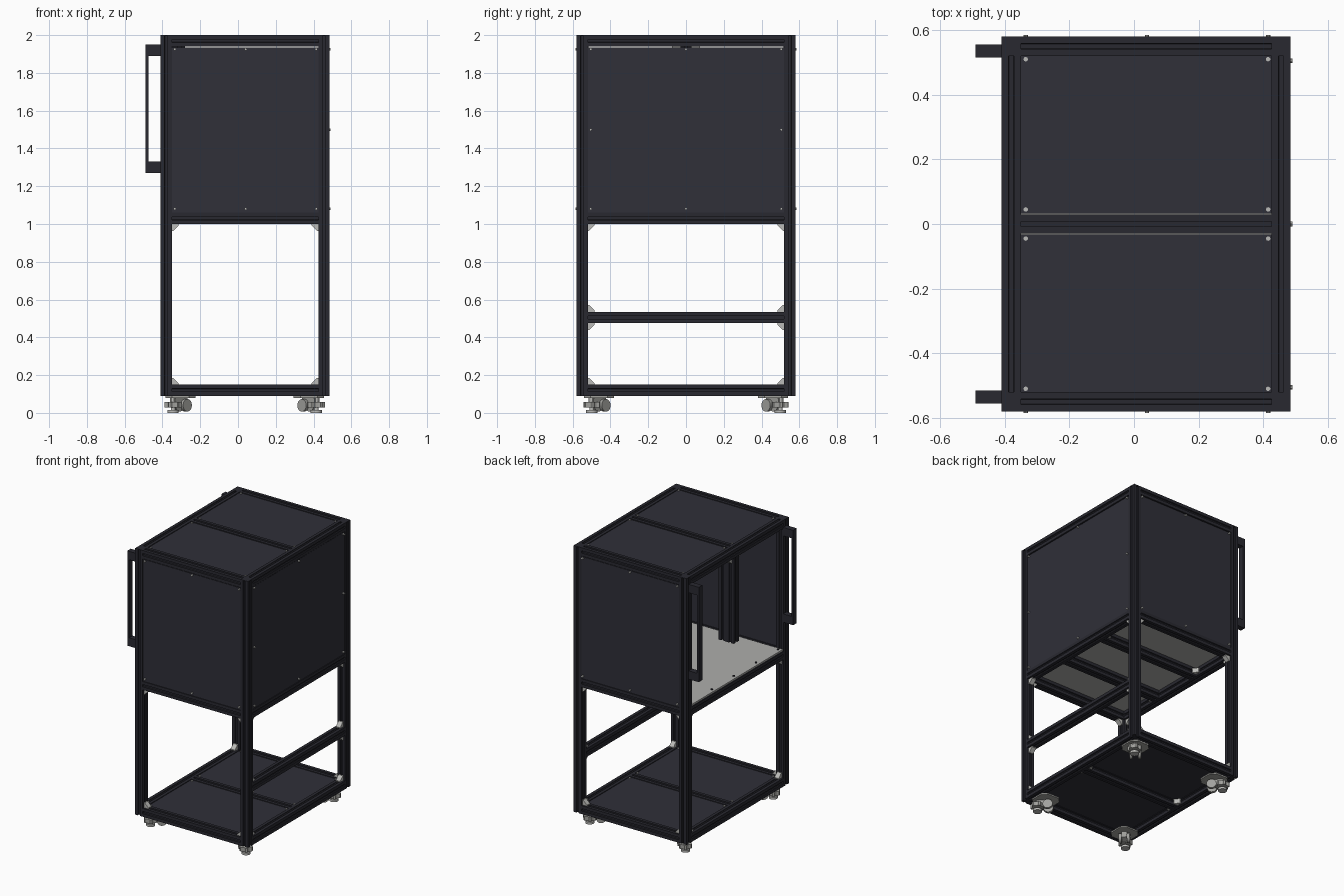
import bpy, bmesh, math
from mathutils import Vector, Matrix

if "Cube" in bpy.data.objects:
    bpy.data.objects.remove(bpy.data.objects["Cube"])


def material(name, rgb):
    m = bpy.data.materials.new(name)
    m.diffuse_color = (*rgb, 1)
    m.use_nodes = True
    m.node_tree.nodes["Principled BSDF"].inputs["Base Color"].default_value = m.diffuse_color
    return m


FRAME = material("frame black", (0.022, 0.022, 0.030))
PANEL = material("panel charcoal", (0.029, 0.029, 0.040))
FLOOR = material("floor light grey", (0.42, 0.42, 0.41))
METAL = material("metal grey", (0.50, 0.50, 0.48))
CASTER = material("caster grey", (0.36, 0.36, 0.34))

X0, X1, Y1 = -0.41, 0.485, 0.58    # outer frame limits (front is -Y1)
W, H = 0.06, 0.03                  # profile width and half width
XL, XR, YP = X0 + H, X1 - H, Y1 - H  # post centre lines


def finish(bm, name, mat):
    bmesh.ops.recalc_face_normals(bm, faces=bm.faces)
    me = bpy.data.meshes.new(name)
    bm.to_mesh(me)
    bm.free()
    ob = bpy.data.objects.new(name, me)
    me.materials.append(mat)
    bpy.context.collection.objects.link(ob)
    return ob


def box(name, mat, x, y, z):
    bm = bmesh.new()
    bmesh.ops.create_cube(bm, size=1)
    for v in bm.verts:
        v.co = Vector([(r[0] + r[1]) / 2 + c * (r[1] - r[0]) for c, r in zip(v.co, (x, y, z))])
    return finish(bm, name, mat)


def prism(name, mat, pts, start, u, v, along):
    """Extrude a 2D outline, laid out on axes u and v, by a vector."""
    bm = bmesh.new()
    face = bm.faces.new([bm.verts.new(start + u * a + v * b) for a, b in pts])
    ext = bmesh.ops.extrude_face_region(bm, geom=[face])
    bmesh.ops.translate(bm, vec=along, verts=[g for g in ext["geom"] if isinstance(g, bmesh.types.BMVert)])
    return finish(bm, name, mat)


def cylinder(name, mat, centre, axis, radius, depth, sides=16):
    rot = Vector((0, 0, 1)).rotation_difference(Vector(axis)).to_matrix().to_4x4()
    bm = bmesh.new()
    bmesh.ops.create_cone(bm, cap_ends=True, segments=sides, radius1=radius, radius2=radius,
                          depth=depth, matrix=Matrix.Translation(centre) @ rot)
    return finish(bm, name, mat)


# Slotted aluminium profile: one side, repeated four times
SIDE = [(-H, H), (-.008, H), (-.008, H - .004), (-.014, H - .004), (-.007, H - .012),
        (.007, H - .012), (.014, H - .004), (.008, H - .004), (.008, H)]
PROFILE = []
for k in range(4):
    c, s = round(math.cos(k * math.pi / 2)), round(-math.sin(k * math.pi / 2))
    PROFILE += [(a * c - b * s, a * s + b * c) for a, b in SIDE]


def beam(name, a, b):
    a, b = Vector(a), Vector(b)
    d = (b - a).normalized()
    u = Vector((0, 1, 0)) if abs(d.x) > .5 else Vector((1, 0, 0))
    return prism(name, FRAME, PROFILE, a, u, d.cross(u), b - a)


def gusset(corner, d1, d2, size=0.036, width=0.034):
    """Triangular bracket in the corner between two directions."""
    d1, d2 = Vector(d1), Vector(d2)
    n = d1.cross(d2)
    pts = [(0, 0), (size, 0), (size, .007), (.007, size), (0, size)]
    prism("corner_bracket", METAL, pts, Vector(corner) - n * width / 2, d1, d2, n * width)


# Corner posts with caps
for x in (XL, XR):
    for y in (-YP, YP):
        beam("corner_post", (x, y, 0.09), (x, y, 1.995))
        box("post_cap", FRAME, (x - H, x + H), (y - H, y + H), (1.995, 2.0))

# Horizontal rails at three levels
for z in (0.12, 1.03, 1.97):
    for y in (-YP, YP):
        beam("cross_rail", (XL + H, y, z), (XR - H, y, z))
    for x in (XL, XR):
        beam("side_rail", (x, -YP + H, z), (x, YP - H, z))
beam("right_middle_rail", (XR, -YP + H, 0.505), (XR, YP - H, 0.505))
for y, z in ((0, 0.12), (0, 1.97), (-0.19, 1.03), (0.19, 1.03)):
    beam("inner_rail", (XL + H, y, z), (XR - H, y, z))

# Brackets between posts and rails
IN = YP - H
for s in (-1, 1):
    for z, d in ((1.0, -1), (0.15, 1)):
        for x in (XL, XR):
            gusset((x, s * IN, z), (0, -s, 0), (0, 0, d))
        gusset((XL + H, s * YP, z), (1, 0, 0), (0, 0, d))
        gusset((XR - H, s * YP, z), (-1, 0, 0), (0, 0, d))
    for z, d in ((0.535, 1), (0.475, -1)):
        gusset((XR, s * IN, z), (0, -s, 0), (0, 0, d), 0.036)
    # Brackets between inner rails and side rails
    gusset((XL + H, s * (0.19 + H), 1.03), (1, 0, 0), (0, s, 0))
    gusset((XR - H, s * (0.19 + H), 1.03), (-1, 0, 0), (0, s, 0))
    gusset((XL + H, s * H, 0.115), (1, 0, 0), (0, s, 0))
    gusset((XR - H, s * H, 0.115), (-1, 0, 0), (0, s, 0))

# Enclosure panels
PX, PZ = (XL + H, XR - H), (1.06, 1.935)
for s, name in ((-1, "front_panel"), (1, "back_panel")):
    box(name, PANEL, PX, sorted((s * 0.562, s * 0.575)), PZ)
    for x, z in ((-.335, 1.925), (.04, 1.925), (.415, 1.925), (-.335, 1.08), (.04, 1.08), (.415, 1.08)):
        cylinder("panel_screw", METAL, (x, s * 0.578, z), (0, 1, 0), .007, .014, 10)
box("right_panel", PANEL, (0.467, 0.48), (-IN, IN), PZ)
for y in (-.505, 0, .505):
    for z in (1.925, 1.5, 1.08):
        if y or z != 1.5:
            cylinder("panel_screw", METAL, (0.483, y, z), (1, 0, 0), .007, .014, 10)

# Roof and base panels, two of each
for s in (-1, 1):
    box("roof_panel", PANEL, PX, sorted((s * 0.033, s * IN)), (1.982, 1.995))
    box("base_panel", PANEL, PX, sorted((s * H, s * IN)), (0.132, 0.145))
    for x in (-.335, .415):
        for y in (.045, .51):
            cylinder("roof_screw", METAL, (x, s * y, 1.995), (0, 0, 1), .007, .009, 10)
            cylinder("base_screw", METAL, (x, s * y, 0.146), (0, 0, 1), .007, .008, 10)

# Work floor with screws along its open edge
box("work_floor", FLOOR, (X0 + .005, 0.465), (-IN, IN), (1.06, 1.072))
for y in (-.5, -.25, 0, .25, .5):
    cylinder("floor_screw", FRAME, (XL, y, 1.073), (0, 0, 1), .008, .008, 10)

# Hanging double profile under the open-side top rail
for x in (-0.37, -0.31):
    beam("hanging_post", (x, 0, 1.32), (x, 0, 1.94))
for s in (-1, 1):
    gusset((-0.37, s * H, 1.94), (0, s, 0), (0, 0, -1), 0.045)

# Pull handles on the open side
for s in (-1, 1):
    ys = sorted((s * 0.515, s * 0.555))
    box("handle_bar", FRAME, (-0.49, -0.475), ys, (1.27, 1.95))
    for z in (1.27, 1.89):
        box("handle_mount", FRAME, (-0.475, X0), ys, (z, z + 0.06))

# Levelling casters
for sx, cx in ((-1, -0.305), (1, 0.375)):
    for sy in (-1, 1):
        cy = sy * 0.46
        d = Vector((sx, sy, 0)).normalized()
        n = Vector((-d.y, d.x, 0))
        # Chamfered mounting plate
        plate = [(-.08, -.045), (-.045, -.08), (.045, -.08), (.08, -.045),
                 (.08, .045), (.045, .08), (-.045, .08), (-.08, .045)]
        prism("caster_plate", CASTER, plate, Vector((cx, cy, .08)), Vector((1, 0, 0)),
              Vector((0, 1, 0)), Vector((0, 0, .01)))
        c = Vector((cx, cy, 0)) + d * 0.01
        # Housing seen from the side, extruded across
        side = [(-.045, .08), (.05, .08), (.05, .035), (.015, .03), (-.035, .045)]
        prism("caster_housing", CASTER, side, c - n * .018, d, Vector((0, 0, 1)), n * .036)
        for k in (-1, 1):
            cylinder("caster_wheel", CASTER, c - d * .025 + n * k * .028 + Vector((0, 0, .04)),
                     n, .033, .02, 20)
        # Levelling foot and its star-shaped dial
        f = c + d * 0.045
        cylinder("foot_pad", METAL, f + Vector((0, 0, .008)), (0, 0, 1), .03, .016, 16)
        cylinder("foot_stem", METAL, f + Vector((0, 0, .04)), (0, 0, 1), .012, .08, 12)
        star = [((.046 if i % 4 < 2 else .036) * math.cos(i * math.pi / 12),
                 (.046 if i % 4 < 2 else .036) * math.sin(i * math.pi / 12)) for i in range(24)]
        prism("foot_dial", CASTER, star, f + Vector((0, 0, .028)), Vector((1, 0, 0)),
              Vector((0, 1, 0)), Vector((0, 0, .03)))

# Smooth only the round parts
for ob in bpy.data.objects:
    if ob.name.startswith(("caster_wheel", "foot_pad", "foot_stem")):
        for p in ob.data.polygons:
            p.use_smooth = len(p.vertices) == 4
        ob.data.set_sharp_from_angle(angle=math.radians(35))
